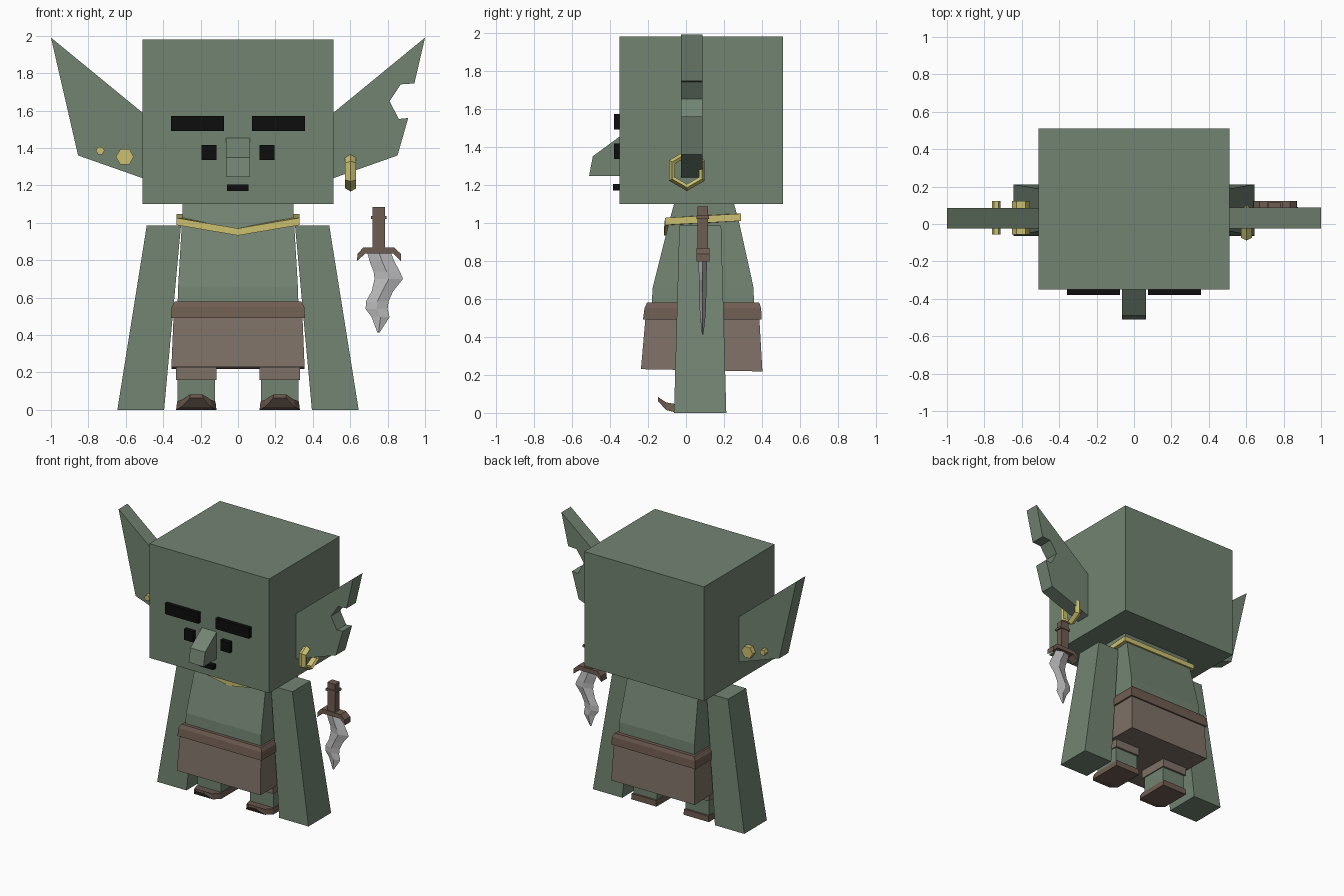
import bpy, bmesh
from math import cos, sin, pi


def material(name, rgb):
    m = bpy.data.materials.new(name)
    m.diffuse_color = (*rgb, 1)
    return m


SKIN = material("green_skin", (0.17, 0.23, 0.17))
LEATHER = material("brown_leather", (0.21, 0.165, 0.135))
WOOD = material("brown_wood", (0.16, 0.11, 0.085))
GOLD = material("gold", (0.6, 0.53, 0.16))
BLACK = material("black", (0.004, 0.004, 0.004))
STEEL = material("steel", (0.5, 0.5, 0.5))


def loft(name, rings, mat, closed=False):
    """Skin equal-length rings of points; cap the ends unless closed."""
    bm = bmesh.new()
    rows = [[bm.verts.new(p) for p in r] for r in rings]
    n = len(rows[0])
    pairs = list(zip(rows, rows[1:] + rows[:1])) if closed else list(zip(rows, rows[1:]))
    for a, b in pairs:
        for i in range(n):
            j = (i + 1) % n
            bm.faces.new((a[i], a[j], b[j], b[i]))
    if not closed:
        bm.faces.new(rows[0])
        bm.faces.new(rows[-1])
    bmesh.ops.recalc_face_normals(bm, faces=bm.faces)
    me = bpy.data.meshes.new(name)
    bm.to_mesh(me)
    bm.free()
    me.materials.append(mat)
    ob = bpy.data.objects.new(name, me)
    bpy.context.collection.objects.link(ob)
    return ob


def rect(x0, x1, y0, y1, z):
    return [(x0, y0, z), (x1, y0, z), (x1, y1, z), (x0, y1, z)]


def box(name, x0, x1, y0, y1, z0, z1, mat):
    return loft(name, [rect(x0, x1, y0, y1, z) for z in (z0, z1)], mat)


def plate(name, outline, y0, y1, mat):
    """Extrude an xz outline along y."""
    return loft(name, [[(x, y, z) for x, z in outline] for y in (y0, y1)], mat)


# Head and face
box("head", -0.51, 0.51, -0.35, 0.51, 1.10, 1.98, SKIN)
nose = [(-0.34, 1.46), (-0.49, 1.35), (-0.51, 1.245), (-0.34, 1.245)]
loft("nose", [[(x, y, z) for y, z in nose] for x in (-0.063, 0.063)], SKIN)
for side, s in (("left", -1), ("right", 1)):
    cx = s * 0.216
    box(side + "_eyebrow", cx - 0.142, cx + 0.142, -0.38, -0.34, 1.49, 1.572, BLACK)
    cx = s * 0.156
    box(side + "_eye", cx - 0.04, cx + 0.04, -0.38, -0.34, 1.335, 1.417, BLACK)
box("mouth", -0.058, 0.056, -0.385, -0.34, 1.17, 1.205, BLACK)

# Ears: one whole, one notched
plate("left_ear", [(-0.50, 1.58), (-1, 1.99), (-0.855, 1.36), (-0.50, 1.235)],
      -0.025, 0.085, SKIN)
plate("notched_ear", [(0.50, 1.58), (1, 1.99), (0.943, 1.745), (0.87, 1.74), (0.81, 1.65),
                      (0.86, 1.555), (0.91, 1.56), (0.853, 1.36), (0.50, 1.235)],
      -0.025, 0.088, SKIN)

# Ear studs and hoop
for name, x, z, r in (("large_stud", -0.605, 1.353, 0.048), ("small_stud", -0.737, 1.386, 0.023)):
    plate(name, [(x + r * cos(i * pi / 3), z + r * sin(i * pi / 3)) for i in range(6)],
          -0.055, 0.122, GOLD)
hoop = []
for i in range(6):
    a = i * pi / 3 + pi / 6
    hoop.append([(0.602 + dx, 0.005 + r * cos(a), 1.275 + r * sin(a))
                 for dx, r in ((0, 0.108), (0.03, 0.09), (0.02, 0.072), (-0.02, 0.072), (-0.03, 0.09))])
loft("hoop_earring", hoop, GOLD, closed=True)

# Body
loft("torso", [rect(-0.325, 0.325, -0.185, 0.36, 0.50),
               rect(-0.32, 0.32, -0.175, 0.355, 0.66),
               rect(-0.30, 0.30, -0.09, 0.28, 1.0),
               rect(-0.295, 0.295, -0.06, 0.25, 1.11)], SKIN)

# Necklace band, dipping at the front
necklace = []
path = [(0, -0.105, 0.952), (0.315, -0.10, 1.008), (0.315, 0.28, 1.03),
        (-0.315, 0.28, 1.03), (-0.315, -0.10, 1.008)]
for x, y, z in path:
    k = 0.04 * ((x > 0) - (x < 0))
    ky = 0.03 * (1 if y > 0 else -1)
    ox, oy = x + k * 0.35, y + ky * 0.35
    ix, iy = x - k, y - ky * -0.0 + (-ky)
    necklace.append([(ox, oy, z - 0.02), (ox, oy, z + 0.018), (ix, iy, z + 0.018), (ix, iy, z - 0.02)])
loft("necklace", necklace, GOLD, closed=True)

# Skirt and belt
loft("skirt", [[(-0.356, -0.237, 0.23), (0.356, -0.237, 0.23), (0.356, 0.402, 0.218), (-0.356, 0.402, 0.218)],
               rect(-0.342, 0.342, -0.208, 0.382, 0.56)], LEATHER)
loft("belt", [rect(-0.358, 0.358, -0.226, 0.398, 0.492),
              rect(-0.354, 0.354, -0.218, 0.395, 0.552),
              rect(-0.338, 0.338, -0.205, 0.385, 0.58)], WOOD)

# Arms, legs, cuffs and curled shoes
for side, s in (("left", -1), ("right", 1)):
    loft(side + "_arm", [rect(s * 0.395, s * 0.645, -0.063, 0.212, 0),
                         rect(s * 0.305, s * 0.488, -0.035, 0.185, 0.985)], SKIN)
    c = s * 0.223
    box(side + "_leg", c - 0.1, c + 0.1, -0.03, 0.18, 0.02, 0.25, SKIN)
    box(side + "_cuff", c - 0.108, c + 0.108, -0.045, 0.195, 0.16, 0.225, LEATHER)
    shoe = [(0.195, 0.108, 0, 0.045), (-0.045, 0.108, 0, 0.045),
            (-0.105, 0.08, 0.015, 0.055), (-0.147, 0.035, 0.062, 0.083)]
    loft(side + "_shoe", [[(c - w, y, a), (c + w, y, a), (c + w * 0.95, y, b), (c - w * 0.95, y, b)]
                          for y, w, a, b in shoe], WOOD)

# Floating dagger with wavy blade
Y = 0.088
box("dagger_handle", 0.72, 0.785, Y - 0.028, Y + 0.028, 0.85, 1.085, WOOD)
box("handle_collar", 0.71, 0.795, Y - 0.034, Y + 0.034, 1.02, 1.037, WOOD)
plate("dagger_guard", [(0.635, 0.795), (0.64, 0.835), (0.67, 0.868), (0.835, 0.868), (0.87, 0.835),
                       (0.872, 0.795), (0.83, 0.835), (0.68, 0.835)], Y - 0.032, Y + 0.036, WOOD)
blade = [(0.69, 0.815, 0.845, 0.022), (0.705, 0.838, 0.79, 0.022), (0.725, 0.865, 0.74, 0.021),
         (0.73, 0.882, 0.70, 0.02), (0.715, 0.83, 0.635, 0.019), (0.685, 0.805, 0.58, 0.018),
         (0.682, 0.80, 0.54, 0.016), (0.715, 0.81, 0.495, 0.013), (0.745, 0.757, 0.413, 0.004)]
loft("dagger_blade", [[(l, Y, z), ((l + r) / 2, Y - t, z), (r, Y, z), ((l + r) / 2, Y + t, z)]
                      for l, r, z, t in blade], STEEL)
